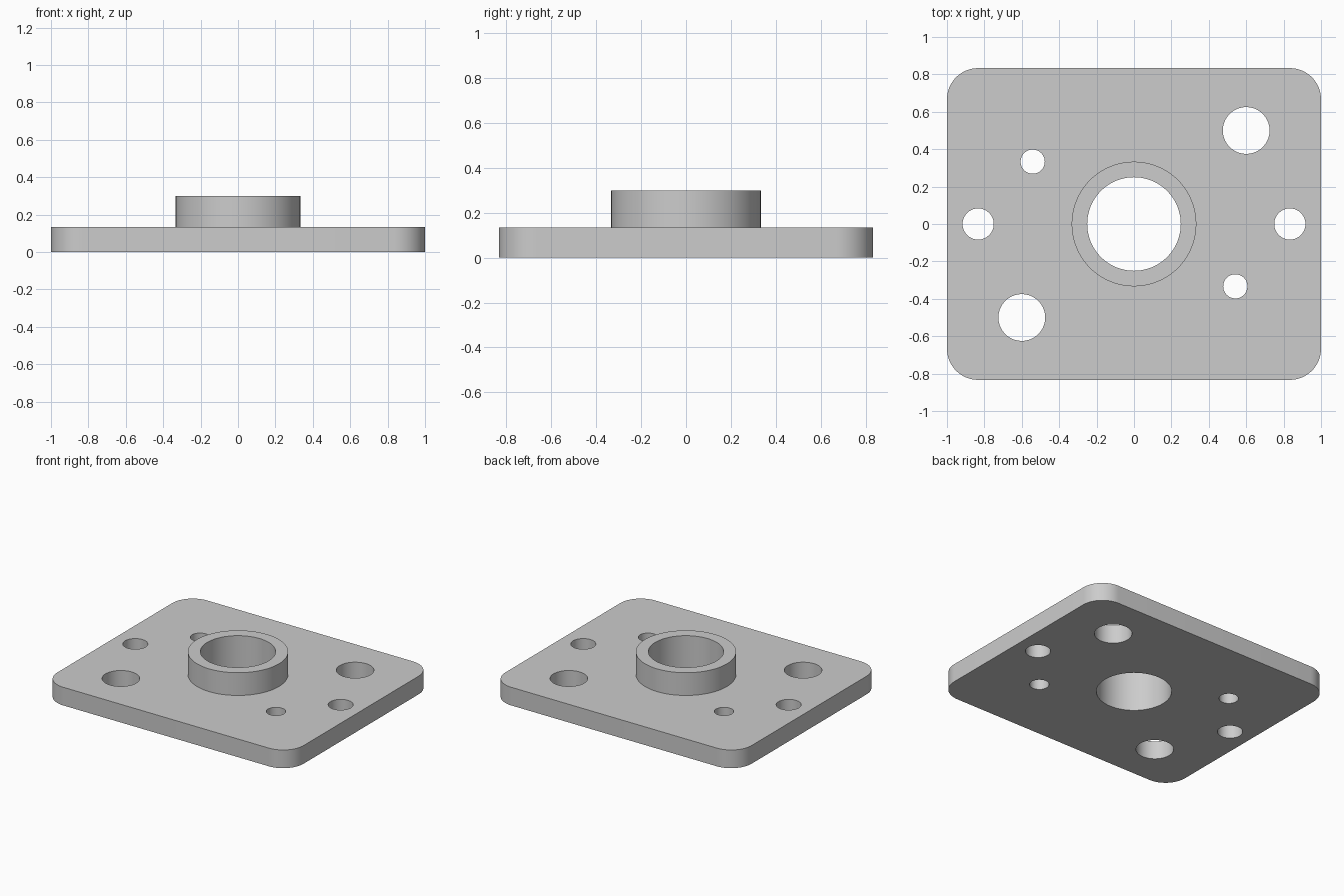
import bpy
import bmesh
import math

if "Cube" in bpy.data.objects:
    bpy.data.objects.remove(bpy.data.objects["Cube"])

PLATE_X, PLATE_Y, PLATE_Z = 2.0, 1.6667, 0.1333
CORNER_R = 0.1667
BOSS_R, BOSS_TOP = 0.3333, 0.30
BORE_R = 0.25

grey = bpy.data.materials.new("light grey")
grey.diffuse_color = (0.604, 0.604, 0.604, 1.0)
grey.use_nodes = True
grey.node_tree.nodes["Principled BSDF"].inputs["Base Color"].default_value = grey.diffuse_color


def cylinder(name, x, y, radius, z0, z1, sides=72):
    bpy.ops.mesh.primitive_cylinder_add(
        vertices=sides, radius=radius, depth=z1 - z0,
        location=(x, y, (z0 + z1) / 2))
    obj = bpy.context.object
    obj.name = name
    return obj


def combine(target, tool, operation):
    """Apply a boolean to target, then discard the tool."""
    mod = target.modifiers.new(operation.lower(), 'BOOLEAN')
    mod.operation = operation
    mod.solver = 'EXACT'
    mod.object = tool
    bpy.ops.object.select_all(action='DESELECT')
    target.select_set(True)
    bpy.context.view_layer.objects.active = target
    bpy.ops.object.modifier_apply(modifier=mod.name)
    bpy.data.objects.remove(tool, do_unlink=True)


# Base plate with rounded vertical corners
bm = bmesh.new()
bmesh.ops.create_cube(bm, size=1.0)
for v in bm.verts:
    v.co.x *= PLATE_X
    v.co.y *= PLATE_Y
    v.co.z = (v.co.z + 0.5) * PLATE_Z
uprights = [e for e in bm.edges
            if abs(e.verts[0].co.z - e.verts[1].co.z) > PLATE_Z / 2]
bmesh.ops.bevel(bm, geom=uprights, offset=CORNER_R, offset_type='OFFSET',
                segments=16, profile=0.5, affect='EDGES')
mesh = bpy.data.meshes.new("flange_plate")
bm.to_mesh(mesh)
bm.free()
plate = bpy.data.objects.new("flange_plate", mesh)
bpy.context.collection.objects.link(plate)

# Raised central boss
combine(plate, cylinder("boss", 0, 0, BOSS_R, PLATE_Z / 2, BOSS_TOP, 96), 'UNION')

# Central bore
combine(plate, cylinder("bore_cutter", 0, 0, BORE_R, -0.1, 0.5, 96), 'DIFFERENCE')

# Hole pairs, each repeated by a half turn: x, y, radius
for x, y, radius in ((0.6, 0.5, 0.125),
                     (0.5417, -0.3333, 0.0646),
                     (0.8333, 0.0, 0.0833)):
    for sign in (1, -1):
        cutter = cylinder("hole_cutter", sign * x, sign * y, radius, -0.1, 0.4)
        combine(plate, cutter, 'DIFFERENCE')

# Colour and shading
plate.data.materials.clear()
plate.data.materials.append(grey)
for face in plate.data.polygons:
    face.material_index = 0
bpy.ops.object.select_all(action='DESELECT')
plate.select_set(True)
bpy.context.view_layer.objects.active = plate
bpy.ops.object.shade_smooth_by_angle(angle=math.radians(30))
